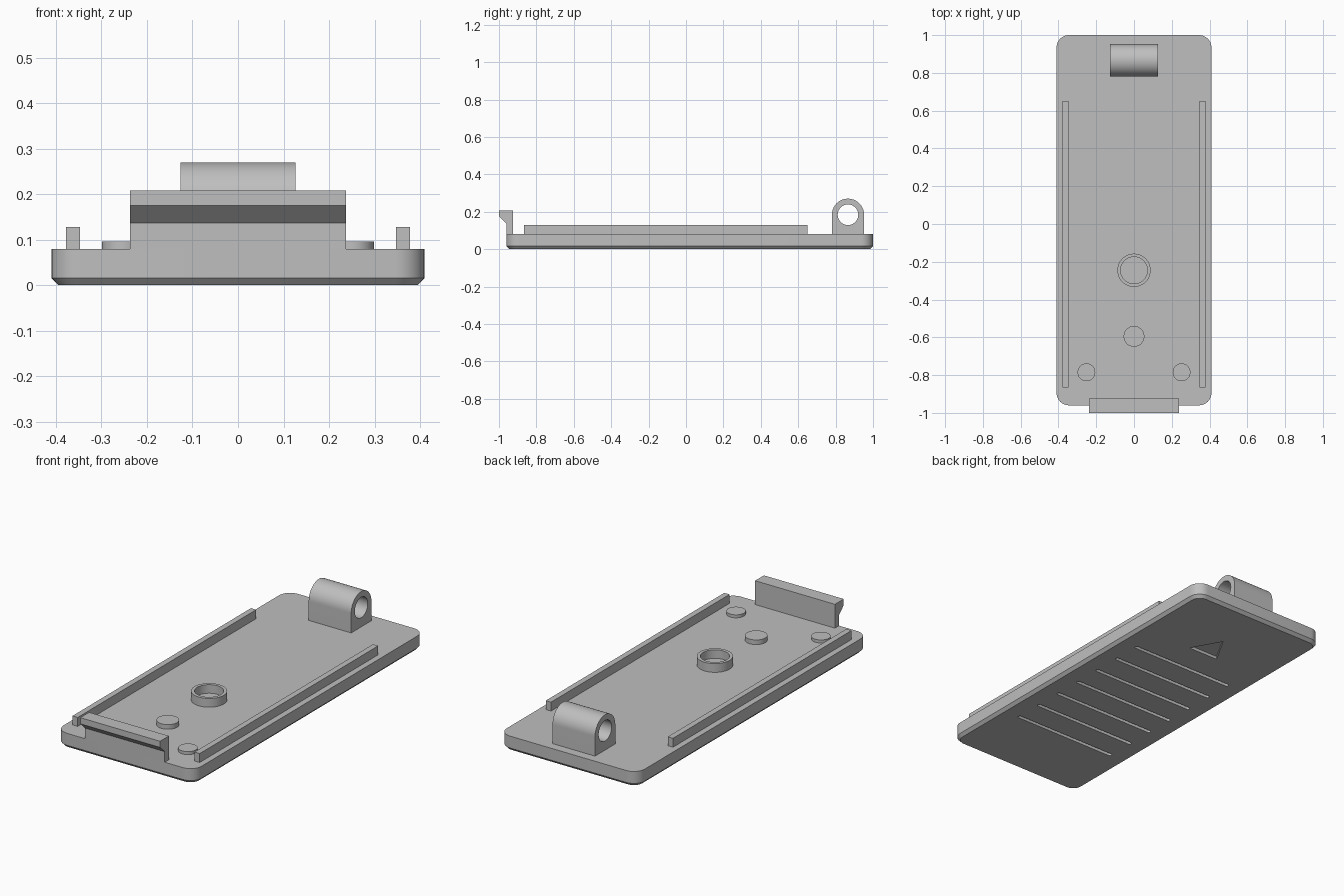
import bpy, bmesh, math

cube = bpy.data.objects.get("Cube")
if cube:
    bpy.data.objects.remove(cube, do_unlink=True)

grey = bpy.data.materials.new("plain grey")
grey.use_nodes = True
colour = (0.52, 0.52, 0.52, 1)
grey.diffuse_color = colour
grey.node_tree.nodes["Principled BSDF"].inputs["Base Color"].default_value = colour

TOP = 0.08      # upper face of the plate
SINK = 0.07     # where raised parts start, just inside the plate


def loft(name, loops):
    """Skin equal-length loops of points and cap both ends."""
    bm = bmesh.new()
    rings = [[bm.verts.new(p) for p in loop] for loop in loops]
    n = len(rings[0])
    for a, b in zip(rings, rings[1:]):
        for i in range(n):
            j = (i + 1) % n
            bm.faces.new((a[i], a[j], b[j], b[i]))
    bm.faces.new(rings[0][::-1])
    bm.faces.new(rings[-1])
    bmesh.ops.recalc_face_normals(bm, faces=bm.faces)
    mesh = bpy.data.meshes.new(name)
    bm.to_mesh(mesh)
    bm.free()
    mesh.materials.append(grey)
    obj = bpy.data.objects.new(name, mesh)
    bpy.context.collection.objects.link(obj)
    return obj


def circle(x, y, r, z, n=48):
    return [(x + r * math.cos(2 * math.pi * i / n),
             y + r * math.sin(2 * math.pi * i / n), z) for i in range(n)]


def rounded(x0, x1, y0, y1, r, z, steps=8):
    corners = [(x1 - r, y1 - r), (x0 + r, y1 - r), (x0 + r, y0 + r), (x1 - r, y0 + r)]
    pts = []
    for q, (cx, cy) in enumerate(corners):
        for i in range(steps + 1):
            a = math.pi / 2 * (q + i / steps)
            pts.append((cx + r * math.cos(a), cy + r * math.sin(a), z))
    return pts


def box(name, x0, x1, y0, y1, z0, z1):
    outline = [(x0, y0), (x1, y0), (x1, y1), (x0, y1)]
    return loft(name, [[(x, y, z) for x, y in outline] for z in (z0, z1)])


def along_x(name, profile, half):
    return loft(name, [[(x, y, z) for y, z in profile] for x in (-half, half)])


def activate(obj):
    bpy.ops.object.select_all(action='DESELECT')
    obj.select_set(True)
    bpy.context.view_layer.objects.active = obj


def cut(obj, cutters):
    for cutter in cutters:
        cutter.hide_render = True
        mod = obj.modifiers.new("cut", 'BOOLEAN')
        mod.operation = 'DIFFERENCE'
        mod.solver = 'EXACT'
        mod.object = cutter
        activate(obj)
        bpy.ops.object.modifier_apply(modifier=mod.name)
        bpy.data.objects.remove(cutter, do_unlink=True)


# Plate with rounded corners and a chamfered lower edge
c = 0.015
plate = loft("plate", [
    rounded(-0.41 + c, 0.41 - c, -0.96 + c, 1 - c, 0.05, 0),
    rounded(-0.41, 0.41, -0.96, 1, 0.065, 0.016),
    rounded(-0.41, 0.41, -0.96, 1, 0.065, TOP)])

# Grip grooves and arrow recess on the underside
recesses = []
for k in range(7):
    y = 0.38 - 0.155 * k
    recesses.append(loft("groove_cutter", [
        rounded(-0.31, 0.31, y - 0.01, y + 0.01, 0.009, z, 4) for z in (-0.05, 0.016)]))
arrow = [(-0.09, 0.55), (0.09, 0.55), (0, 0.71)]
recesses.append(loft("arrow_cutter", [[(x, y, z) for x, y in arrow] for z in (-0.05, 0.016)]))
cut(plate, recesses)

# Side rails
for side, s in (("left", 1), ("right", -1)):
    xs = sorted((s * 0.347, s * 0.378))
    box(side + "_rail", xs[0], xs[1], -0.865, 0.65, SINK, 0.128)

# Front latch hook
along_x("latch_hook", [(-0.96, TOP), (-0.925, TOP), (-0.925, 0.208), (-1, 0.208),
                       (-1, 0.175), (-0.96, 0.137)], 0.237)

# Hinge knuckle with a through hole
hy, hz, hr = 0.866, 0.184, 0.086
arch = [(hy + hr * math.cos(math.pi * i / 32), hz + hr * math.sin(math.pi * i / 32))
        for i in range(33)]
knuckle = along_x("hinge_knuckle", [(hy + hr, SINK)] + arch + [(hy - hr, SINK)], 0.126)
bore = [(hy + y, hz + z) for y, z, _ in circle(0, 0, 0.055, 0)]
cut(knuckle, [along_x("bore_cutter", bore, 0.3)])

# Ring boss
loft("ring_boss", [circle(0, -0.245, r, z) for r, z in
                   ((0.088, SINK), (0.088, 0.127), (0.071, 0.127), (0.071, TOP + 0.001))])

# Round pads
for name, x, y, r, top in (("centre_pad", 0, -0.595, 0.055, 0.105),
                           ("left_pad", 0.252, -0.785, 0.047, 0.096),
                           ("right_pad", -0.252, -0.785, 0.047, 0.096)):
    loft(name, [circle(x, y, r, SINK), circle(x, y, r, top)])

# Smooth the curved walls, keep the edges crisp
for obj in list(bpy.context.collection.objects):
    if obj.type == 'MESH' and grey.name in obj.data.materials:
        activate(obj)
        bpy.ops.object.shade_smooth_by_angle(angle=math.radians(30))
